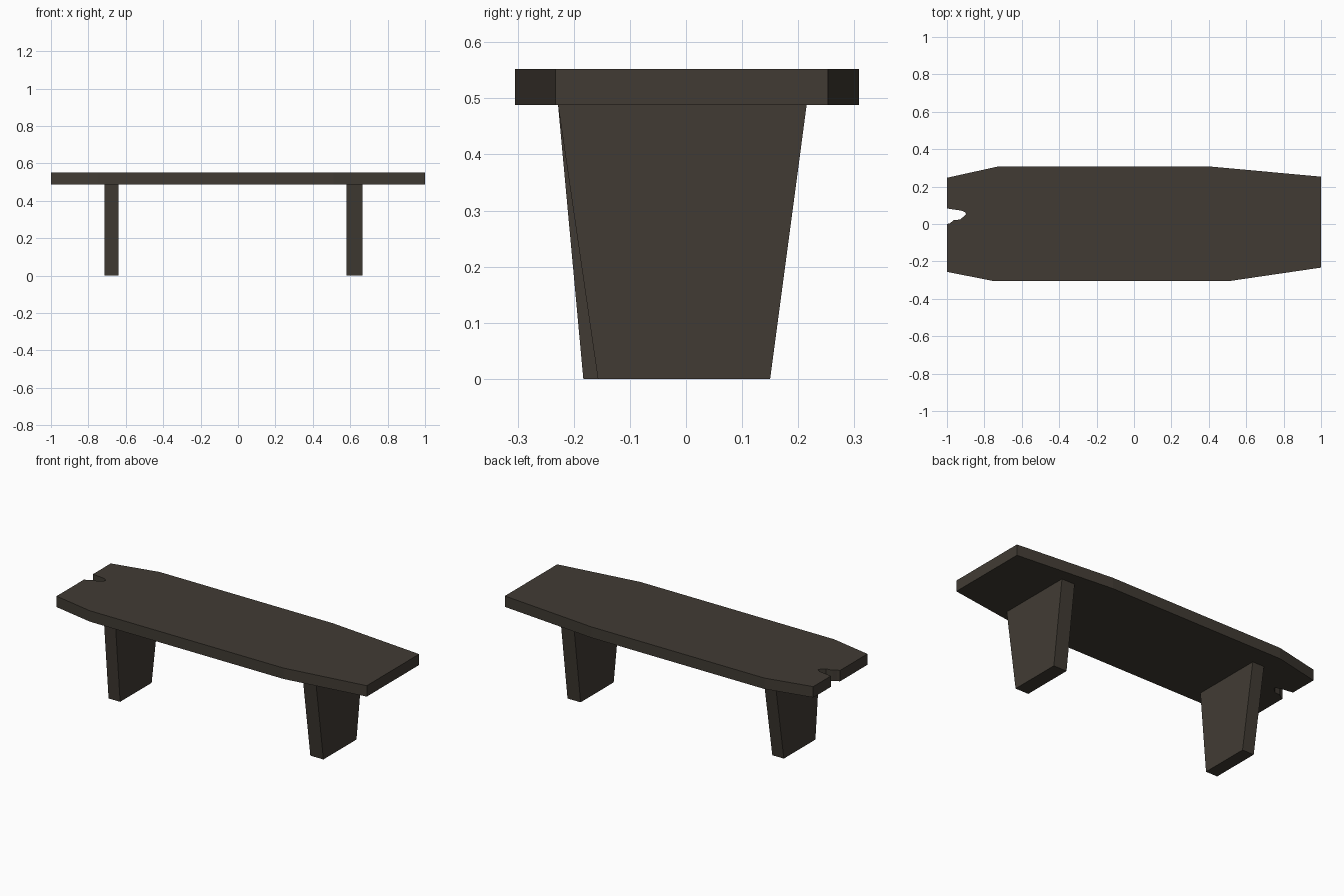
import bpy
import bmesh
from mathutils import Vector

if "Cube" in bpy.data.objects:
    bpy.data.objects.remove(bpy.data.objects["Cube"])

# Dark weathered wood
wood = bpy.data.materials.new("dark_wood")
wood.diffuse_color = (0.053, 0.044, 0.034, 1)
wood.use_nodes = True
wood.node_tree.nodes["Principled BSDF"].inputs["Base Color"].default_value = wood.diffuse_color


def extrude_profile(name, points, offset):
    """Make a closed solid by extruding a flat outline along an offset."""
    bm = bmesh.new()
    face = bm.faces.new([bm.verts.new(p) for p in points])
    result = bmesh.ops.extrude_face_region(bm, geom=[face])
    moved = [g for g in result["geom"] if isinstance(g, bmesh.types.BMVert)]
    bmesh.ops.translate(bm, verts=moved, vec=Vector(offset))
    bmesh.ops.recalc_face_normals(bm, faces=bm.faces[:])
    mesh = bpy.data.meshes.new(name)
    bm.to_mesh(mesh)
    bm.free()
    mesh.materials.append(wood)
    obj = bpy.data.objects.new(name, mesh)
    bpy.context.collection.objects.link(obj)
    return obj


SEAT_Z, TOP_Z = 0.488, 0.552

# Seat plank: tapered ends, with a split notch in the left end
plank = [(-1, -0.256), (-0.75, -0.305), (0.51, -0.305), (1, -0.233),
         (1, 0.253), (0.40, 0.308), (-0.725, 0.308), (-1, 0.247)]
notch = [(-1, 0.083), (-0.925, 0.072), (-0.905, 0.064), (-0.897, 0.054),
         (-0.928, 0.024), (-0.965, 0.02), (-0.985, 0.003), (-1, 0.0)]
extrude_profile("seat", [(x, y, SEAT_Z) for x, y in plank + notch],
                (0, 0, TOP_Z - SEAT_Z))

# Tapered slab legs: x range, bottom y range, top y range
legs = {"left_leg": ((-0.713, -0.638), (-0.183, 0.11), (-0.228, 0.192)),
        "right_leg": ((0.58, 0.665), (-0.157, 0.15), (-0.228, 0.215))}
for name, ((x0, x1), (b0, b1), (t0, t1)) in legs.items():
    outline = [(x0, b0, 0), (x0, b1, 0), (x0, t1, SEAT_Z), (x0, t0, SEAT_Z)]
    extrude_profile(name, outline, (x1 - x0, 0, 0))
